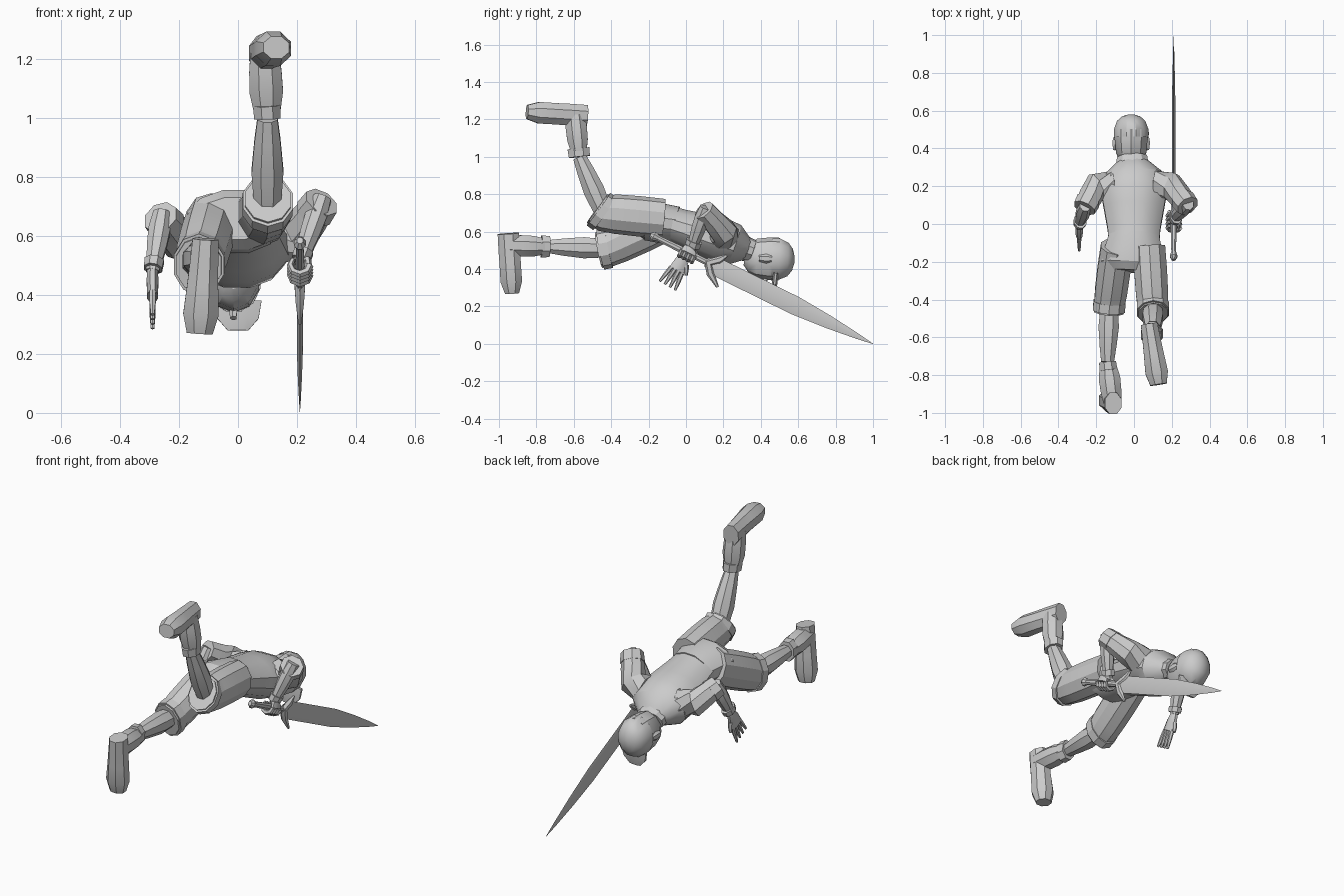
import bpy, bmesh
from math import cos, sin, pi
from mathutils import Vector

cube = bpy.data.objects.get("Cube")
if cube:
    bpy.data.objects.remove(cube, do_unlink=True)

grey = bpy.data.materials.new("plain grey")
colour = (0.6, 0.6, 0.6, 1)
grey.use_nodes = True
grey.diffuse_color = colour
shader = next(n for n in grey.node_tree.nodes if n.type == "BSDF_PRINCIPLED")
shader.inputs["Base Color"].default_value = colour

sideways = Vector((1, 0, 0))


def between(start, end, *fractions):
    """Points on a straight line at the given fractions."""
    return [start.lerp(end, f) for f in fractions]


def loft(name, path, widths, flat=1, flat_end=None, sides=8, diamond=False, reference=sideways):
    """Skin rings along a path; flat is the ratio of depth to width."""
    if flat_end is None:
        flat_end = flat
    offset = 0 if diamond else pi / sides
    grow = 1 if diamond else 1 / cos(pi / sides)
    last = len(path) - 1
    bm = bmesh.new()
    rings = []
    for i, (centre, width) in enumerate(zip(path, widths)):
        along = (path[min(i + 1, last)] - path[max(i - 1, 0)]).normalized()
        side = (reference - along * reference.dot(along)).normalized()
        up = side.cross(along)
        depth = width * (flat + (flat_end - flat) * i / last)
        ring = []
        for k in range(sides):
            a = 2 * pi * k / sides + offset
            spoke = side * width * cos(a) + up * depth * sin(a)
            ring.append(bm.verts.new(centre + spoke * grow))
        rings.append(ring)
    for low, high in zip(rings, rings[1:]):
        for k in range(sides):
            n = (k + 1) % sides
            bm.faces.new((low[k], low[n], high[n], high[k]))
    bm.faces.new(rings[0])
    bm.faces.new(rings[-1])
    bmesh.ops.recalc_face_normals(bm, faces=bm.faces)
    mesh = bpy.data.meshes.new(name)
    bm.to_mesh(mesh)
    bm.free()
    mesh.materials.append(grey)
    obj = bpy.data.objects.new(name, mesh)
    bpy.context.collection.objects.link(obj)
    bpy.ops.object.select_all(action="DESELECT")
    obj.select_set(True)
    bpy.context.view_layer.objects.active = obj
    bpy.ops.object.shade_smooth_by_angle(angle=pi / 6)


# Shirt, collar, neck and trouser seat along the spine
hem = Vector((0, -.08, .64))
chest = Vector((0, .2, .55))
collar = Vector((-.01, .34, .5))
seat = Vector((-.01, -.25, .66))
loft("shirt", between(hem, chest, 0, .2, .6, .9) + between(chest, collar, .4, .8, 1),
     (.135, .14, .16, .175, .16, .1, .07), flat=.7, sides=12)
loft("collar", between(chest, collar, .8, 1.1), (.085, .08), flat=.75, sides=10)
loft("trouser_seat", between(hem, seat, -.2, .4, .75, 1), (.13, .155, .165, .13),
     flat=.75, flat_end=.55, sides=12)

# Head lying face down, with a cap over the crown
chin = Vector((-.015, .31, .46))
crown = Vector((-.015, .58, .45))
loft("neck", [collar.lerp(chest, .3), collar.lerp(crown, .2)], (.05, .055))
loft("head", between(chin, crown, 0, .1, .25, .5, .7), (.03, .06, .08, .087, .087),
     flat=1.25, sides=10)
loft("cap", between(crown, chin, .45, .3, .13, .04, 0), (.092, .092, .075, .048, .015),
     flat=1.2, sides=12)
loft("cap_brim", between(Vector((0, .48, .38)), Vector((0, .47, .28)), 0, .6, 1),
     (.08, .07, .035), flat=.2)
face = Vector((0, 0, -.1))
loft("nose", between(chin.lerp(crown, .45) + face, chin.lerp(crown, .35) + face * 1.35, 0, 1),
     (.012, .01), sides=5)
for name, direction in (("left_ear", 1), ("right_ear", -1)):
    outward = sideways * direction * .085
    loft(name, [p + outward for p in between(chin, crown, .3, .45, .55)],
         (.01, .015, .01), flat=1.5, sides=6)

# Legs: hip, knee, ankle, heel and toe
legs = {
    "left": ((.08, -.12, .67), (.1, -.44, .7), (.1, -.57, 1), (.08, -.53, 1.22), (.13, -.85, 1.24)),
    "right": ((-.09, -.12, .65), (-.13, -.42, .51), (-.14, -.73, .52),
              (-.11, -.95, .59), (-.13, -.93, .27)),
}
for side, joints in legs.items():
    hip, knee, ankle, heel, toe = map(Vector, joints)
    instep = heel.lerp(toe, .2)
    bend = (knee - hip).normalized() + (ankle - knee).normalized()
    opening = knee + bend * .025
    loft(f"{side}_trouser_leg", between(hip, knee, 0, .4, .8, 1) + [opening],
         (.085, .087, .085, .08, .077), flat=1.18, sides=10)
    loft(f"{side}_trouser_cuff", between(knee, opening, -.2, .8), (.085, .085),
         flat=1.2, sides=10)
    loft(f"{side}_shin", between(knee, ankle, 0, .4, .75, 1), (.045, .054, .044, .034), flat=1.05)
    loft(f"{side}_boot_cuff", between(ankle, instep, 0, .2), (.045, .047), flat=1.25)
    loft(f"{side}_boot_shaft", between(ankle, instep, .1, .4, .7, 1), (.045, .057, .055, .048),
         flat=.9, flat_end=1.1)
    loft(f"{side}_boot_foot", between(heel, toe, 0, .3, .5, .8, 1),
         (.044, .049, .053, .06, .044), flat=1.3, flat_end=.85)

# Arms: shoulder, elbow and wrist
arms = {
    "left": ((.2, .2, .6), (.28, .1, .71), (.21, .03, .51)),
    "right": ((-.2, .2, .59), (-.26, .09, .66), (-.29, 0, .48)),
}
wrists = {}
for side, joints in arms.items():
    shoulder, elbow, wrist = map(Vector, joints)
    wrists[side] = wrist
    loft(f"{side}_sleeve", [chest.lerp(shoulder, .6)] + between(shoulder, elbow, 0, .5, 1),
         (.08, .069, .06, .053))
    loft(f"{side}_sleeve_cuff", between(shoulder, elbow, .7, 1.05), (.062, .058), flat=.95)
    loft(f"{side}_forearm", between(elbow, wrist, -.1, .2, .5, 1), (.03, .037, .034, .022), flat=1.1)
    loft(f"{side}_wristband", between(wrist, elbow, .05, .2), (.031, .033), flat=1.3)

# Open right hand with spread fingers
reach = Vector((0, -.5, -.85))
spread = Vector((0, .85, -.5))
wrist = wrists["right"]
palm = wrist + reach * .1
loft("right_palm", between(wrist, palm, 0, .4, 1), (.018, .02, .018), flat=1.3, flat_end=2.3)
for i in range(4):
    fan = spread * (i - 1.5)
    knuckle = palm + fan * .022
    tip = knuckle + reach * .1 + fan * .01
    loft(f"right_finger_{i}", between(knuckle, tip, 0, .5, 1), (.011, .01, .006), sides=6)
base = wrist + reach * .05 + spread * .03
loft("right_thumb", between(base, base + reach * .05 + spread * .03, 0, .5, 1),
     (.013, .012, .007), sides=6)

# Sword: pommel, grip, blade and curved guard on one slanted line
pommel = Vector((.21, -.19, .585))
point = Vector((.21, 1, 0))
axis = (point - pommel).normalized()
loft("sword_pommel", between(pommel, point, 0, .015, .035), (.01, .02, .013), flat=1.2)
loft("sword_grip", between(pommel, point, .02, .13, .27), (.012, .015, .013), flat=1.2)
loft("sword_blade", between(pommel, point, .25, .3, .65, .8, .93, 1),
     (.005, .01, .01, .007, .003, .0002), flat=5, sides=4, diamond=True)
guard = pommel.lerp(point, .26)
lower, upper = guard + Vector((0, .05, -.13)), guard + Vector((0, .1, .04))
loft("sword_guard", [lower, guard.lerp(lower, .5) - axis * .015, guard,
                     guard.lerp(upper, .5) + spread * .01, upper],
     (.005, .014, .018, .014, .005), flat=1.3, sides=6)

# Left fist wrapped around the grip
upward = sideways.cross(axis)
grip = pommel.lerp(point, .17)
loft("left_palm", [wrists["left"], grip + sideways * .025 + upward * .02, grip + sideways * .028],
     (.022, .018, .014), flat=1.2, flat_end=3)
for i in range(4):
    centre = grip + axis * (i - 1.5) * .024
    curl = [centre + (sideways * cos(a) - upward * sin(a)) * .033
            for a in (pi * k / 4 for k in range(6))]
    loft(f"left_finger_{i}", curl, (.012, .012, .012, .011, .01, .007), sides=6, reference=axis)
loft("left_thumb", between(wrists["left"], grip + axis * .06 - sideways * .025, 0, .6, 1),
     (.015, .013, .009), sides=6)
